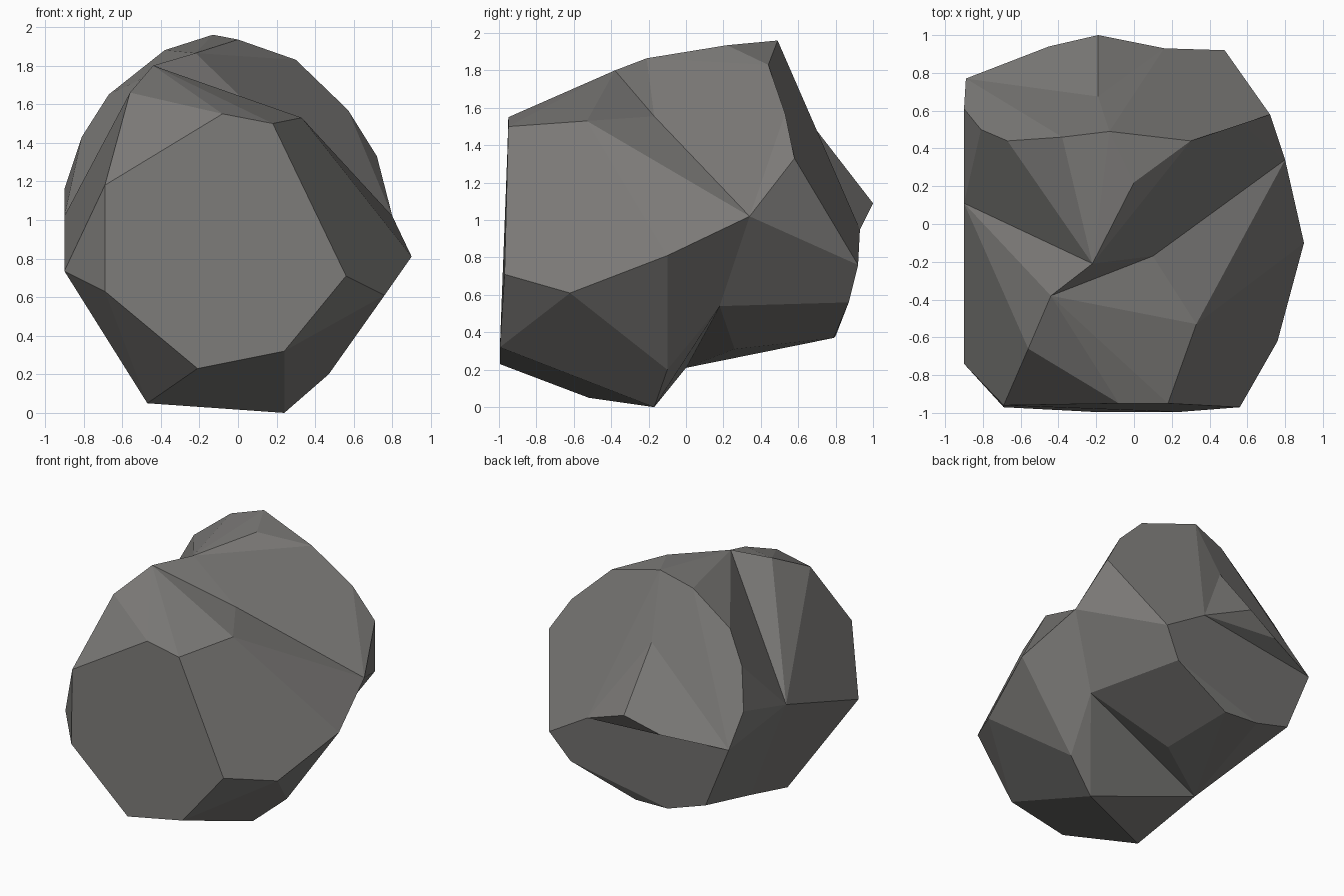
import bpy, bmesh, math

if "Cube" in bpy.data.objects:
    bpy.data.objects.remove(bpy.data.objects["Cube"])

stone = bpy.data.materials.new("stone grey")
stone.diffuse_color = (0.20, 0.195, 0.187, 1)
stone.use_nodes = True
stone.node_tree.nodes["Principled BSDF"].inputs["Base Color"].default_value = stone.diffuse_color


def lump(name, points):
    """Faceted boulder: the convex hull of its corner points."""
    bm = bmesh.new()
    for p in points:
        bm.verts.new(p)
    res = bmesh.ops.convex_hull(bm, input=bm.verts[:])
    junk = {v for v in res["geom_interior"] + res["geom_unused"]
            if isinstance(v, bmesh.types.BMVert) and not v.link_faces}
    bmesh.ops.delete(bm, geom=list(junk), context='VERTS')
    bmesh.ops.recalc_face_normals(bm, faces=bm.faces[:])
    me = bpy.data.meshes.new(name)
    bm.to_mesh(me)
    bm.free()
    me.materials.append(stone)
    ob = bpy.data.objects.new(name, me)
    bpy.context.collection.objects.link(ob)
    return ob


# Corners shared by the front and back boulders, along their seam
left_seam, right_seam, top_seam = (-.90, .11, 1.02), (.80, .34, 1.02), (.10, -.17, 1.555)
seam = [left_seam, right_seam, top_seam, (-.535, 0, .21), (.53, .18, .54)]
crest, shoulder = (-.22, -.21, 1.865), (-.44, -.38, 1.80)

# Front boulder: front facet, then right, bottom, left and top corners
front = lump("front_boulder", seam + [
    (-.69, -.96, 1.18), (-.08, -.95, 1.55), (.18, -.95, 1.50), (.56, -.97, .71),
    (.24, -.995, .32), (-.21, -.995, .23), (-.69, -.97, .63),
    (.33, -.53, 1.53), (.90, -.10, .81), (.76, -.62, .61),
    (.24, -.17, 0), (.47, -.10, .20), (-.47, -.52, .05),
    (-.90, -.74, .735), (-.56, -.66, 1.66), shoulder])

# Back boulder: top rim, rear face and underside corners
side = [(-.81, .50, 1.43), (-.90, .61, 1.16), (-.89, .77, .93)]
knob_root = [(-.19, .675, 1.51), (.16, .93, .95)]
back = lump("back_boulder", seam + side + knob_root + [
    crest, (0, .22, 1.935), (.30, .44, 1.83), (.57, .53, 1.57), (.72, .58, 1.33),
    (-.13, .49, 1.96), (-.38, .46, 1.88), (-.67, .44, 1.65),
    (.48, .92, .76), (.34, .87, .56), (-.14, .79, .37),
    (-.41, .80, .38), (-.70, .77, .47), (-.08, .26, .31)])

# Ridge joining the two boulders on top, and the knob on the rear
ridge = lump("ridge", [left_seam, crest, shoulder, top_seam, (0, 0, 1.0)])
knob = lump("rear_knob", side + knob_root + [
    (-.19, 1.0, 1.09), (-.45, .94, .99), (-.30, .35, 1.0)])

# Fuse everything into one stone
for part in (back, ridge, knob):
    mod = front.modifiers.new("fuse", 'BOOLEAN')
    mod.operation, mod.solver, mod.object = 'UNION', 'EXACT', part
dg = bpy.context.evaluated_depsgraph_get()
dg.update()
fused = bpy.data.meshes.new_from_object(front.evaluated_get(dg))
front.modifiers.clear()
front.data = fused
front.name = "rock"
for part in (back, ridge, knob):
    bpy.data.objects.remove(part)

# Merge nearly flat neighbours into broad facets
bm = bmesh.new()
bm.from_mesh(fused)
bmesh.ops.remove_doubles(bm, verts=bm.verts[:], dist=0.004)
bmesh.ops.dissolve_limit(bm, angle_limit=math.radians(9), verts=bm.verts[:], edges=bm.edges[:])
for f in bm.faces:
    f.smooth = False
    f.material_index = 0
bm.to_mesh(fused)
bm.free()
fused.materials.clear()
fused.materials.append(stone)
